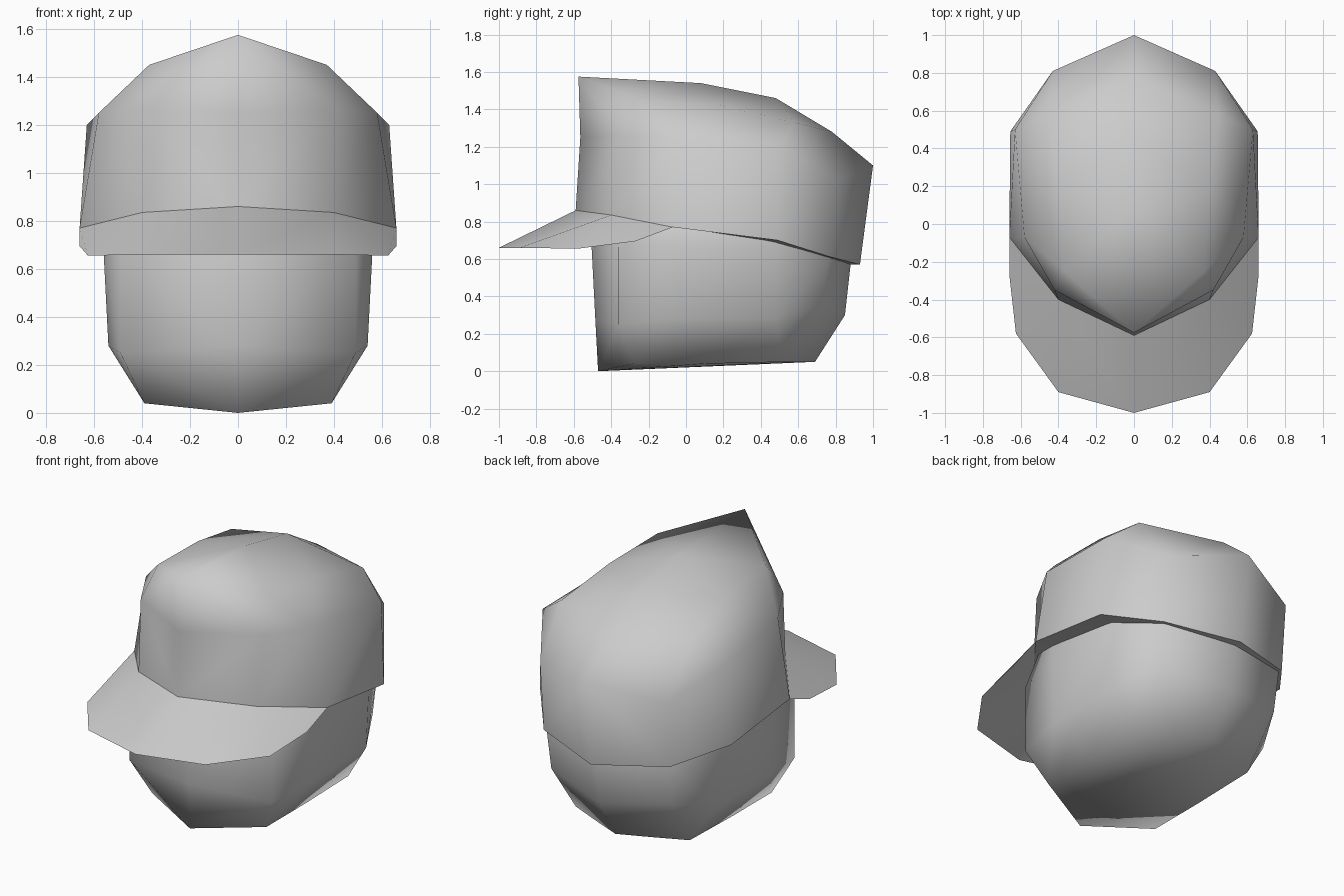
import bpy
import bmesh

cube = bpy.data.objects.get("Cube")
if cube:
    bpy.data.objects.remove(cube, do_unlink=True)

grey = bpy.data.materials.new("plain_grey")
grey.use_nodes = True
grey.diffuse_color = (0.6, 0.6, 0.6, 1)
grey.node_tree.nodes["Principled BSDF"].inputs["Base Color"].default_value = (0.6, 0.6, 0.6, 1)


def mirrored_part(name, build):
    """Build the +x half with bmesh, then mirror it into one smooth surface."""
    bm = bmesh.new()
    build(bm)
    mesh = bpy.data.meshes.new(name)
    bm.to_mesh(mesh)
    bm.free()
    mesh.materials.append(grey)
    mesh.shade_smooth()
    obj = bpy.data.objects.new(name, mesh)
    bpy.context.collection.objects.link(obj)
    mirror = obj.modifiers.new("mirror", "MIRROR")
    mirror.use_clip = True
    mirror.merge_threshold = 0.001


def points(bm, coords):
    return [bm.verts.new(c) for c in coords]


def loft(bm, low, high):
    for i in range(len(low) - 1):
        bm.faces.new((low[i], low[i + 1], high[i + 1], high[i]))


# Rim of the cap, front to back, shared by the cap and the brim
RIM = [(0, -.59, .86), (.4, -.4, .835), (.66, -.07, .77),
       (.655, .49, .7), (.43, .775, .61), (0, .93, .57)]


def build_head(bm):
    chin = points(bm, [(0, -.47, 0), (.39, -.28, .04), (.39, .1, .04),
                       (.39, .52, .05), (.2, .605, .05), (0, .69, .05)])
    jaw = points(bm, [(0, -.485, .28), (.49, -.36, .25), (.54, -.05, .28),
                      (.54, .48, .28), (.41, .73, .36), (0, .85, .3)])
    brow = points(bm, [(0, -.505, .67), (.49, -.36, .67), (.56, -.05, .67),
                       (.56, .48, .67), (.42, .76, .6), (0, .88, .57)])
    # Top of the head, hidden in the cap
    top = points(bm, [(0, -.46, .95), (.36, -.3, .95), (.55, -.05, .95),
                      (.55, .47, .95), (.35, .7, .95), (0, .86, .95)])
    loft(bm, chin, jaw)
    loft(bm, jaw, brow)
    loft(bm, brow, top)
    bm.faces.new(chin[::-1])
    bm.faces.new(top)


def build_cap(bm):
    # Inner lip on the underside
    rim = points(bm, RIM)
    lip = points(bm, [(x * .82, y * .82 + .01, z) for x, y, z in RIM])
    loft(bm, lip, rim)
    # Upright wall
    wall = points(bm, RIM)
    mid = points(bm, [(0, -.565, 1.25), (.42, -.35, 1.26), (.58, -.07, 1.25),
                      (.63, .5, 1.2), (.43, .81, 1.02), (0, 1, 1.1)])
    loft(bm, wall, mid)
    # Crown: ridge along the middle and a shoulder line beside it
    ridge = points(bm, [(0, -.575, 1.575), (0, .08, 1.54), (0, .48, 1.46), (0, .78, 1.28)])
    side = points(bm, [(.37, -.25, 1.45), (.4, .18, 1.42), (.45, .58, 1.33)])
    loft(bm, side, ridge[:3])
    for face in ((mid[0], mid[1], ridge[0]),
                 (mid[1], side[0], ridge[0]),
                 (mid[1], mid[2], side[0]),
                 (mid[2], side[1], side[0]),
                 (mid[2], mid[3], side[2], side[1]),
                 (mid[3], mid[4], side[2]),
                 (side[2], ridge[3], ridge[2]),
                 (side[2], mid[4], ridge[3]),
                 (mid[4], mid[5], ridge[3])):
        bm.faces.new(face)


def build_brim(bm):
    inner = points(bm, RIM[:3])
    outer = points(bm, [(0, -1, .66), (.4, -.89, .66), (.625, -.58, .655), (.66, -.27, .695)])
    bm.faces.new((outer[0], outer[1], inner[1], inner[0]))
    bm.faces.new((outer[1], outer[2], inner[1]))
    bm.faces.new((outer[2], outer[3], inner[2], inner[1]))


mirrored_part("head", build_head)
mirrored_part("cap", build_cap)
mirrored_part("brim", build_brim)
